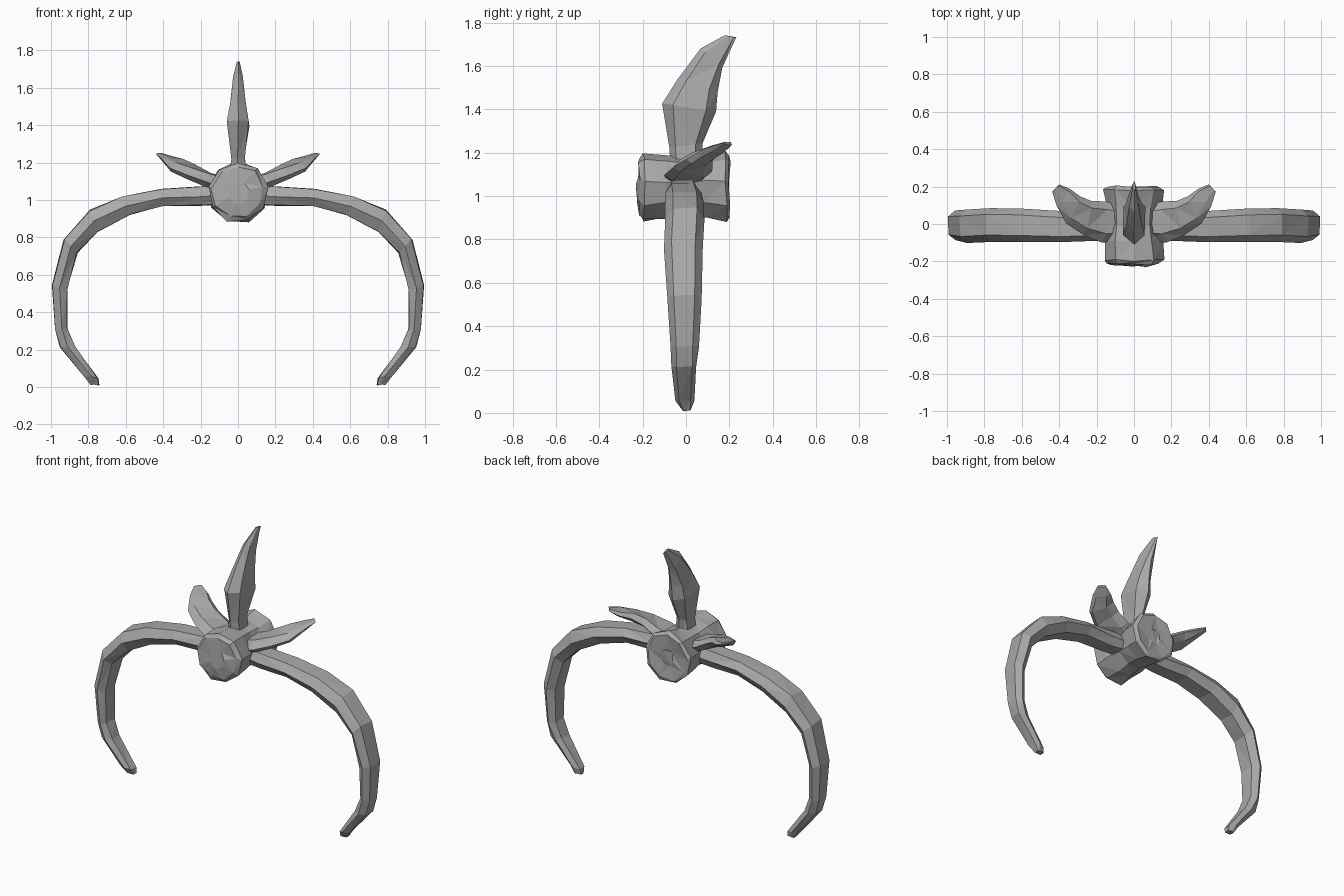
import bpy, bmesh, math, random
from mathutils import Vector

random.seed(4)
if "Cube" in bpy.data.objects:
    bpy.data.objects.remove(bpy.data.objects["Cube"], do_unlink=True)

stone = bpy.data.materials.new("grey stone")
stone.use_nodes = True
GREY = (0.4, 0.4, 0.4, 1)
stone.diffuse_color = GREY
stone.node_tree.nodes["Principled BSDF"].inputs["Base Color"].default_value = GREY


def loft(name, rings, mirror=False, rough=0.004):
    """Skin a list of vertex rings, cap the ends and triangulate for a chipped look."""
    bm = bmesh.new()
    loops = []
    for ring in rings:
        loops.append([bm.verts.new(p + Vector([random.uniform(-rough, rough) for _ in range(3)]))
                      for p in ring])
    n = len(loops[0])
    for a, b in zip(loops, loops[1:]):
        for i in range(n):
            j = (i + 1) % n
            bm.faces.new((a[i], a[j], b[j], b[i]))
    for end in (loops[0], loops[-1]):
        bm.faces.new(end)
    if mirror:
        copy = bmesh.ops.duplicate(bm, geom=bm.verts[:] + bm.edges[:] + bm.faces[:])["geom"]
        for v in copy:
            if isinstance(v, bmesh.types.BMVert):
                v.co.x = -v.co.x
    bmesh.ops.triangulate(bm, faces=bm.faces[:])
    bmesh.ops.recalc_face_normals(bm, faces=bm.faces[:])
    mesh = bpy.data.meshes.new(name)
    bm.to_mesh(mesh)
    bm.free()
    mesh.materials.append(stone)
    obj = bpy.data.objects.new(name, mesh)
    bpy.context.collection.objects.link(obj)
    return obj


def blade_ring(front, back, thick):
    """Hexagon with ridges at the front and back points and flats at +-thick."""
    f, b, t = Vector(front), Vector(back), Vector(thick)
    c, a = (f + b) / 2, (b - f) / 2
    return [c + a, c + a * 0.6 + t, c - a * 0.6 + t, c - a, c - a * 0.6 - t, c + a * 0.6 - t]


# Curved arms: inner x z, outer x z, front y, back y
arm = [(0.05, 0.98, 0.05, 1.08, -0.07, 0.06), (0.2, 0.97, 0.2, 1.07, -0.09, 0.06),
       (0.4, 0.97, 0.41, 1.06, -0.1, 0.07), (0.58, 0.92, 0.62, 1.02, -0.1, 0.085),
       (0.75, 0.83, 0.79, 0.945, -0.1, 0.085), (0.86, 0.72, 0.93, 0.79, -0.1, 0.08),
       (0.915, 0.52, 0.995, 0.54, -0.09, 0.075), (0.91, 0.31, 0.98, 0.31, -0.075, 0.06),
       (0.87, 0.22, 0.95, 0.21, -0.07, 0.05), (0.75, 0.05, 0.82, 0.06, -0.05, 0.035),
       (0.745, 0.012, 0.785, 0.01, -0.02, 0.025)]
rings = []
for xi, zi, xo, zo, y0, y1 in arm:
    x, z = (xi + xo) / 2, (zi + zo) / 2
    rings.append(blade_ring((x, y0, z), (x, y1, z), ((xo - xi) / 2, 0, (zo - zi) / 2)))
loft("curved_arms", rings, mirror=True)

# Upright crest: front y z, back y z, half thickness
crest = [(-0.07, 1.1, 0.07, 1.1, 0.05), (-0.075, 1.22, 0.075, 1.24, 0.035),
         (-0.11, 1.43, 0.14, 1.39, 0.058), (-0.04, 1.54, 0.145, 1.48, 0.042),
         (0.07, 1.68, 0.17, 1.59, 0.025), (0.18, 1.74, 0.23, 1.73, 0.008)]
loft("crest", [blade_ring((0, a, b), (0, c, d), (t, 0, 0)) for a, b, c, d, t in crest])

# Swept side fins: front point, back point, half thickness
fin = [((0.06, -0.09, 1.06), (0.06, 0.1, 1.08), 0.04), ((0.17, -0.1, 1.1), (0.15, 0.12, 1.12), 0.03),
       ((0.27, -0.06, 1.135), (0.23, 0.125, 1.165), 0.028), ((0.36, 0, 1.17), (0.29, 0.145, 1.195), 0.026),
       ((0.41, 0.1, 1.22), (0.34, 0.19, 1.215), 0.018), ((0.435, 0.17, 1.245), (0.4, 0.21, 1.24), 0.008)]
loft("side_fins", [blade_ring(f, b, (-t * 0.5, 0, t)) for f, b, t in fin], mirror=True)

# Waisted central hub: y and radius along the axis
hub = [(-0.225, 0.06), (-0.215, 0.14), (-0.195, 0.162), (-0.09, 0.152), (0, 0.135),
       (0.09, 0.15), (0.185, 0.165), (0.2, 0.145), (0.19, 0.05)]
rings = []
for y, r in hub:
    rings.append([Vector((r * math.cos(k * math.tau / 9 + 0.18), y,
                          1.042 + r * math.sin(k * math.tau / 9 + 0.18))) for k in range(9)])
loft("hub", rings, rough=0.007)
